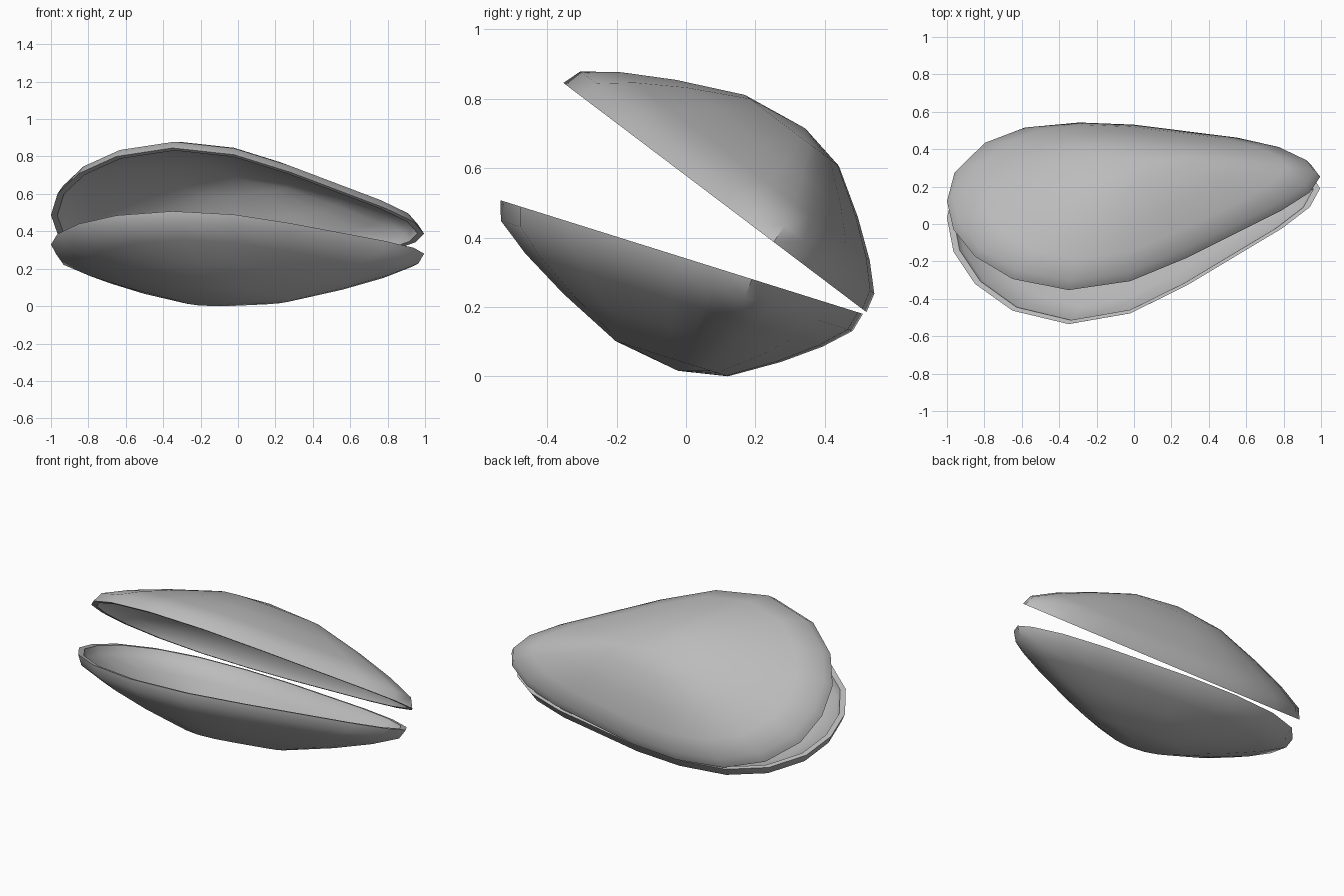
import bpy
import bmesh
from math import cos, sin, radians
from mathutils import Vector

cube = bpy.data.objects.get("Cube")
if cube:
    bpy.data.objects.remove(cube)

grey = bpy.data.materials.new("shell_grey")
grey.use_nodes = True
colour = (0.5, 0.5, 0.5, 1)
grey.diffuse_color = colour
grey.node_tree.nodes["Principled BSDF"].inputs["Base Color"].default_value = colour

# Rim outline in the plane of the opening: x, distance from the hinge
OUTLINE = [(-1, .5), (-.965, .69), (-.85, .87), (-.65, 1.02), (-.35, 1.095),
           (-.02, 1.035), (.28, .88), (.79, .56), (.94, .44), (.995, .335),
           (.95, .26), (.8, .17), (.57, .105), (0, .015), (-.3, 0),
           (-.6, .035), (-.82, .14), (-.96, .31)]
APEX = (-.03, .46)

# Rings running from the inner apex, over the rim, to the outer apex: scale, depth
INNER = [(.29, .255), (.57, .178), (.79, .102), (.94, .045), (.965, 0)]
OUTER = [(1, 0), (.97, .056), (.82, .125), (.6, .203), (.31, .288)]
INNER_DEPTH, OUTER_DEPTH = .287, .316


def make_shell(name, hinge, tilt, side):
    """One valve: tilt is the slope of its opening, side +1 domes up and -1 down."""
    a = radians(tilt)
    along = Vector((0, -cos(a), sin(a)))
    out = Vector((0, sin(a), cos(a))) * side

    def place(x, v, depth):
        return Vector(hinge) + Vector((x, 0, 0)) + along * v + out * depth

    bm = bmesh.new()
    rings = []
    for scale, depth in INNER + OUTER:
        rings.append([bm.verts.new(place(APEX[0] + (x - APEX[0]) * scale,
                                         APEX[1] + (v - APEX[1]) * scale, depth))
                      for x, v in OUTLINE])
    n = len(OUTLINE)
    for low, high in zip(rings, rings[1:]):
        for i in range(n):
            j = (i + 1) % n
            bm.faces.new((low[i], low[j], high[j], high[i]))
    # Close both domes with a fan
    for ring, depth in ((rings[0], INNER_DEPTH), (rings[-1], OUTER_DEPTH)):
        tip = bm.verts.new(place(*APEX, depth))
        for i in range(n):
            bm.faces.new((ring[i], ring[(i + 1) % n], tip))
    bmesh.ops.recalc_face_normals(bm, faces=bm.faces)

    mesh = bpy.data.meshes.new(name)
    bm.to_mesh(mesh)
    bm.free()
    mesh.materials.append(grey)
    obj = bpy.data.objects.new(name, mesh)
    bpy.context.collection.objects.link(obj)
    bpy.ops.object.select_all(action='DESELECT')
    obj.select_set(True)
    bpy.context.view_layer.objects.active = obj
    bpy.ops.object.shade_smooth_by_angle(angle=radians(42))


make_shell("lower_shell", (0, .51, .18), 17.4, -1)
make_shell("upper_shell", (0, .52, .185), 37.1, 1)
